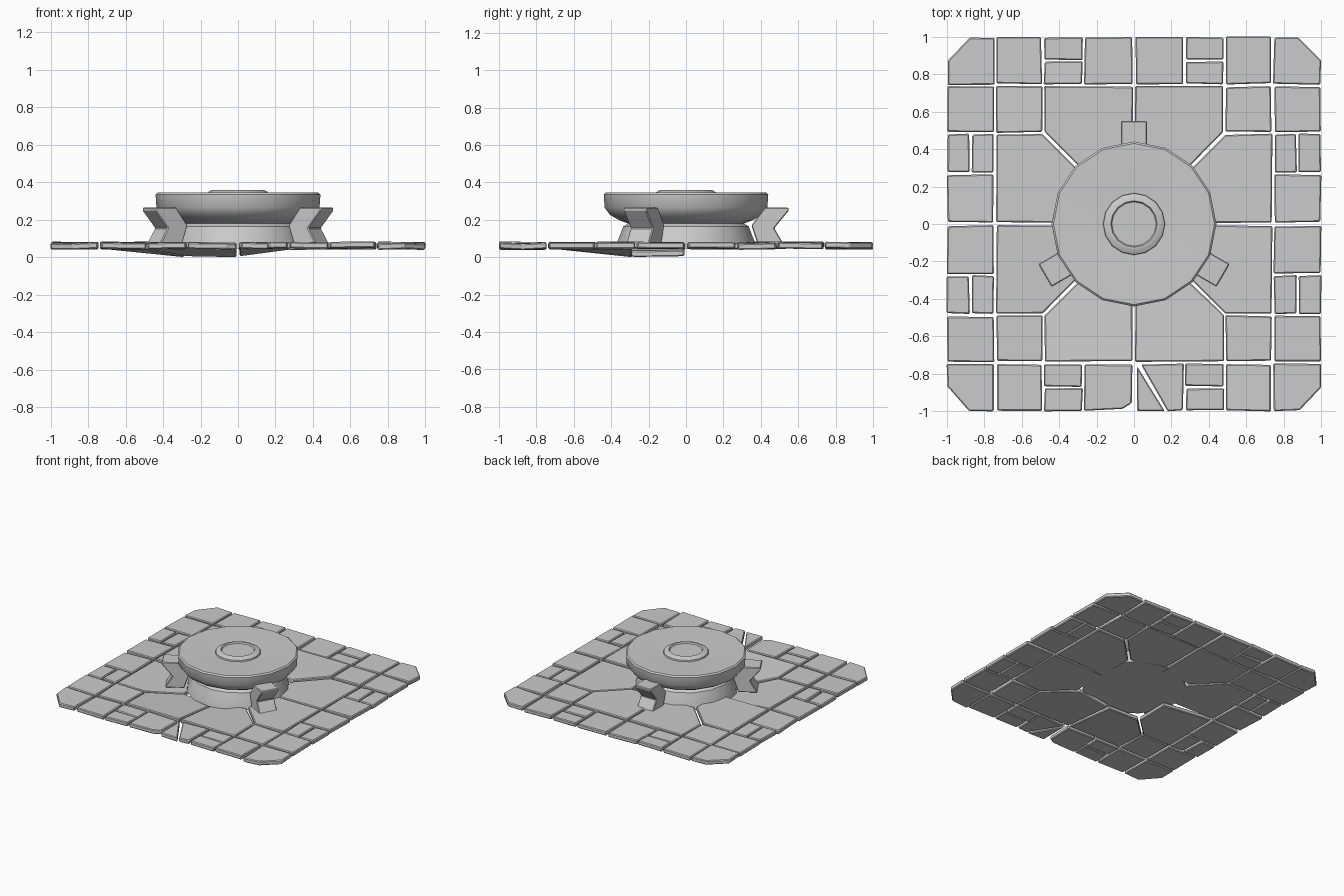
import bpy, bmesh, random
from math import cos, sin, pi, radians

if "Cube" in bpy.data.objects:
    bpy.data.objects.remove(bpy.data.objects["Cube"])

random.seed(4)


def make_object(name, bm):
    bmesh.ops.recalc_face_normals(bm, faces=bm.faces[:])
    me = bpy.data.meshes.new(name)
    bm.to_mesh(me)
    bm.free()
    ob = bpy.data.objects.new(name, me)
    bpy.context.collection.objects.link(ob)
    return ob


def bevel(ob, width):
    mod = ob.modifiers.new("worn_edges", 'BEVEL')
    mod.width = width
    mod.segments = 1
    mod.limit_method = 'ANGLE'
    mod.angle_limit = radians(40)


def stone(name, pts, drops=None, jitter=0.004):
    """Flat slab from an outline; drops lowers single corners."""
    drops = drops or [0] * len(pts)
    lift = random.uniform(-0.003, 0.003)
    bm = bmesh.new()
    low, high = [], []
    for (x, y), d in zip(pts, drops):
        if d == 0:
            x += random.uniform(-jitter, jitter)
            y += random.uniform(-jitter, jitter)
        x, y = (max(-1, min(1, v)) for v in (x, y))
        z = lift + random.uniform(-0.004, 0.004) if d == 0 else -d
        low.append(bm.verts.new((x, y, 0.045 + z)))
        high.append(bm.verts.new((x, y, 0.078 + z)))
    bm.faces.new(high)
    bm.faces.new(low[::-1])
    n = len(pts)
    for i in range(n):
        j = (i + 1) % n
        bm.faces.new((low[i], low[j], high[j], high[i]))
    bevel(make_object(name, bm), 0.006)


def rect(x0, y0, x1, y1):
    return [(x0, y0), (x1, y0), (x1, y1), (x0, y1)]


# Paving layout of one quadrant; the second group is repeated across the diagonal
E = 0.997
diagonal_stones = {
    "corner_stone": [(.745, .745), (E, .745), (E, .87), (.88, E), (.745, E)],
    "inner_corner_stone": rect(.49, .49, .733, .733),
}
edge_stones = {
    "edge_stone": rect(.493, .748, .733, E),
    "half_stone_inner": rect(.276, .748, .479, .866),
    "half_stone_outer": rect(.276, .878, .479, E),
    "middle_stone": rect(.009, .748, .264, E),
    "large_stone": [(.009, .735), (.479, .735), (.479, .488), (.276, .288), (.009, .288)],
}

for sx in (-1, 1):
    for sy in (-1, 1):
        side = ("front" if sy < 0 else "back") + ("_left" if sx < 0 else "_right")
        for name, pts in diagonal_stones.items():
            stone(f"{name}_{side}", [(x * sx, y * sy) for x, y in pts])
        for name, pts in edge_stones.items():
            for swap in (False, True):
                p = [((y if swap else x) * sx, (x if swap else y) * sy) for x, y in pts]
                label = f"{name}_{side}_{'b' if swap else 'a'}"
                drops = None
                # sunken slabs at the front left of the pedestal
                if name == "large_stone" and sy < 0:
                    if sx < 0:
                        drops = [0, 0, 0, .04, .045] if not swap else [0, 0, 0, .045, .04]
                    elif not swap:
                        drops = [0, 0, 0, 0, .04]
                # chipped and cracked slabs in the middle of the front edge
                if name == "middle_stone" and sy < 0 and not swap:
                    if sx > 0:
                        stone("cracked_stone_piece", [(.015, -.76), (.16, -E), (.015, -E)])
                        p = [(.04, -.748), (.264, -.748), (.264, -E), (.18, -E)]
                    else:
                        p = [(-.01, -.748), (-.264, -.748), (-.264, -E), (-.06, -.99), (-.01, -.955)]
                stone(label, p, drops)


def lathe(name, profile, sides=16):
    """Closed turned part; profile runs from bottom to top as (radius, z)."""
    bm = bmesh.new()
    rings = [[bm.verts.new((r * cos(2 * pi * i / sides), r * sin(2 * pi * i / sides), z))
              for i in range(sides)] for r, z in profile]
    for a, b in zip(rings, rings[1:]):
        for i in range(sides):
            j = (i + 1) % sides
            bm.faces.new((a[i], a[j], b[j], b[i]))
    bm.faces.new(rings[0][::-1])
    bm.faces.new(rings[-1])
    ob = make_object(name, bm)
    bpy.ops.object.select_all(action='DESELECT')
    ob.select_set(True)
    bpy.context.view_layer.objects.active = ob
    bpy.ops.object.shade_smooth_by_angle(angle=radians(35))
    return ob


# Pedestal with flared foot, rounded bowl and dished top with a raised ring
lathe("pedestal", [(.375, .047), (.37, .075), (.335, .165), (.31, .18), (.355, .197), (.405, .225),
                   (.435, .265), (.44, .335), (.43, .345), (.41, .345), (.165, .335),
                   (.163, .346), (.137, .36), (.124, .36), (.118, .35)])

# Three waisted brackets around the pedestal
bracket_profile = [(.525, .065), (.472, .155), (.55, .25), (.548, .265),
                   (.42, .265), (.35, .17), (.385, .065)]
for k, ang in enumerate((90, 210, 330)):
    a = radians(ang)
    bm = bmesh.new()
    sides = []
    for w in (-.07, .07):
        sides.append([bm.verts.new((r * cos(a) - w * sin(a), r * sin(a) + w * cos(a), z))
                      for r, z in bracket_profile])
    bm.faces.new(sides[0])
    bm.faces.new(sides[1][::-1])
    n = len(bracket_profile)
    for i in range(n):
        j = (i + 1) % n
        bm.faces.new((sides[0][i], sides[0][j], sides[1][j], sides[1][i]))
    bevel(make_object(f"bracket_{k + 1}", bm), 0.005)
